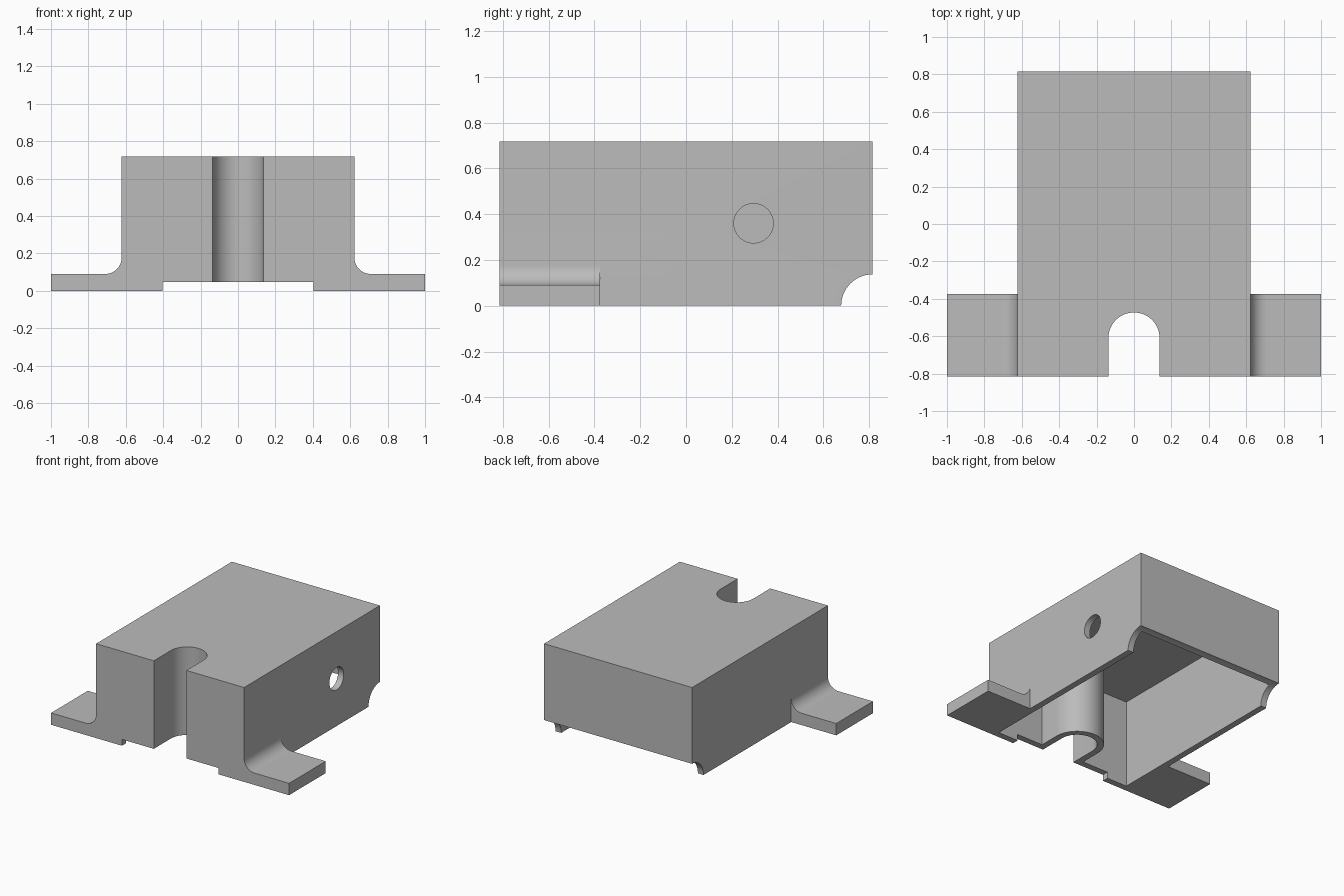
import bpy
import bmesh
from math import sin, cos, pi, radians
from mathutils import Vector

if "Cube" in bpy.data.objects:
    bpy.data.objects.remove(bpy.data.objects["Cube"])

# Main sizes
HX, HY, TOP, WALL = 0.622, 0.815, 0.717, 0.048
SLOT_R, SLOT_Y = 0.137, -0.61
FLANGE_Z, FLANGE_BACK, FILLET = 0.09, -0.375, 0.088
CORNER_R = 0.137

grey = bpy.data.materials.new("plain_grey")
grey.use_nodes = True
colour = (0.5, 0.5, 0.5, 1)
grey.diffuse_color = colour
grey.node_tree.nodes["Principled BSDF"].inputs["Base Color"].default_value = colour


def arc(cx, cy, r, start, end, steps=32):
    angles = [radians(start + (end - start) * i / steps) for i in range(steps + 1)]
    return [(cx + r * cos(a), cy + r * sin(a)) for a in angles]


def prism(name, outline, axis, low, high):
    """Extrude a 2D outline along one axis; the outline uses the other two in order."""
    place = {"x": lambda a, b, t: (t, a, b),
             "y": lambda a, b, t: (a, t, b),
             "z": lambda a, b, t: (a, b, t)}[axis]
    bm = bmesh.new()
    base = bm.faces.new([bm.verts.new(place(a, b, low)) for a, b in outline])
    out = bmesh.ops.extrude_face_region(bm, geom=[base])
    shift = Vector(place(0, 0, high - low))
    bmesh.ops.translate(bm, vec=shift,
                        verts=[v for v in out["geom"] if isinstance(v, bmesh.types.BMVert)])
    bmesh.ops.recalc_face_normals(bm, faces=bm.faces)
    mesh = bpy.data.meshes.new(name)
    bm.to_mesh(mesh)
    bm.free()
    mesh.materials.append(grey)
    obj = bpy.data.objects.new(name, mesh)
    bpy.context.collection.objects.link(obj)
    return obj


def rect(a0, a1, b0, b1):
    return [(a0, b0), (a1, b0), (a1, b1), (a0, b1)]


def combine(target, tool, operation):
    mod = target.modifiers.new(tool.name, "BOOLEAN")
    mod.object, mod.operation, mod.solver = tool, operation, "EXACT"
    bpy.context.view_layer.objects.active = target
    bpy.ops.object.modifier_apply(modifier=mod.name)
    bpy.data.objects.remove(tool)


# Outer block
housing = prism("housing", rect(-HX, HX, -HY, HY), "z", 0, TOP)

# Mounting flanges with a fillet against the side walls
for side in (1, -1):
    root = HX - WALL / 2
    profile = [(root, 0), (1, 0), (1, FLANGE_Z)]
    profile += arc(HX + FILLET, FLANGE_Z + FILLET, FILLET, 270, 180, 16)
    profile += [(root, FLANGE_Z + FILLET)]
    flange = prism("flange", [(side * x, z) for x, z in profile], "y", -HY, FLANGE_BACK)
    combine(housing, flange, "UNION")

# Open-bottomed cavity, leaving a wall that wraps around the slot
ix, iy = HX - WALL, HY - WALL
cavity = [(-ix, iy), (-ix, -iy), (-SLOT_R - WALL, -iy)]
cavity += arc(0, SLOT_Y, SLOT_R + WALL, 180, 0)
cavity += [(SLOT_R + WALL, -iy), (ix, -iy), (ix, iy)]
combine(housing, prism("cavity", cavity, "z", -0.1, TOP - WALL), "DIFFERENCE")

# Rounded slot through the front
slot = [(-SLOT_R, -1)] + arc(0, SLOT_Y, SLOT_R, 180, 0) + [(SLOT_R, -1)]
combine(housing, prism("slot", slot, "z", -0.1, 1), "DIFFERENCE")

# Shallow relief under the front edge and slot wall
combine(housing, prism("relief", rect(-0.405, 0.405, -1, -0.35), "z", -0.1, 0.048),
        "DIFFERENCE")

# Round cut along the lower back edge
back_cut = arc(HY, 0, CORNER_R, 0, 360, 96)[:-1]
combine(housing, prism("back_cut", back_cut, "x", -1, 1), "DIFFERENCE")

# Round hole through the left wall only
hole = arc(0.295, 0.36, 0.086, 0, 360, 48)[:-1]
combine(housing, prism("side_hole", hole, "x", HX - 0.2, HX + 0.1), "DIFFERENCE")

# Smooth curved faces, keep sharp edges
bpy.ops.object.select_all(action="DESELECT")
housing.select_set(True)
bpy.context.view_layer.objects.active = housing
bpy.ops.object.shade_smooth_by_angle(angle=radians(30))
